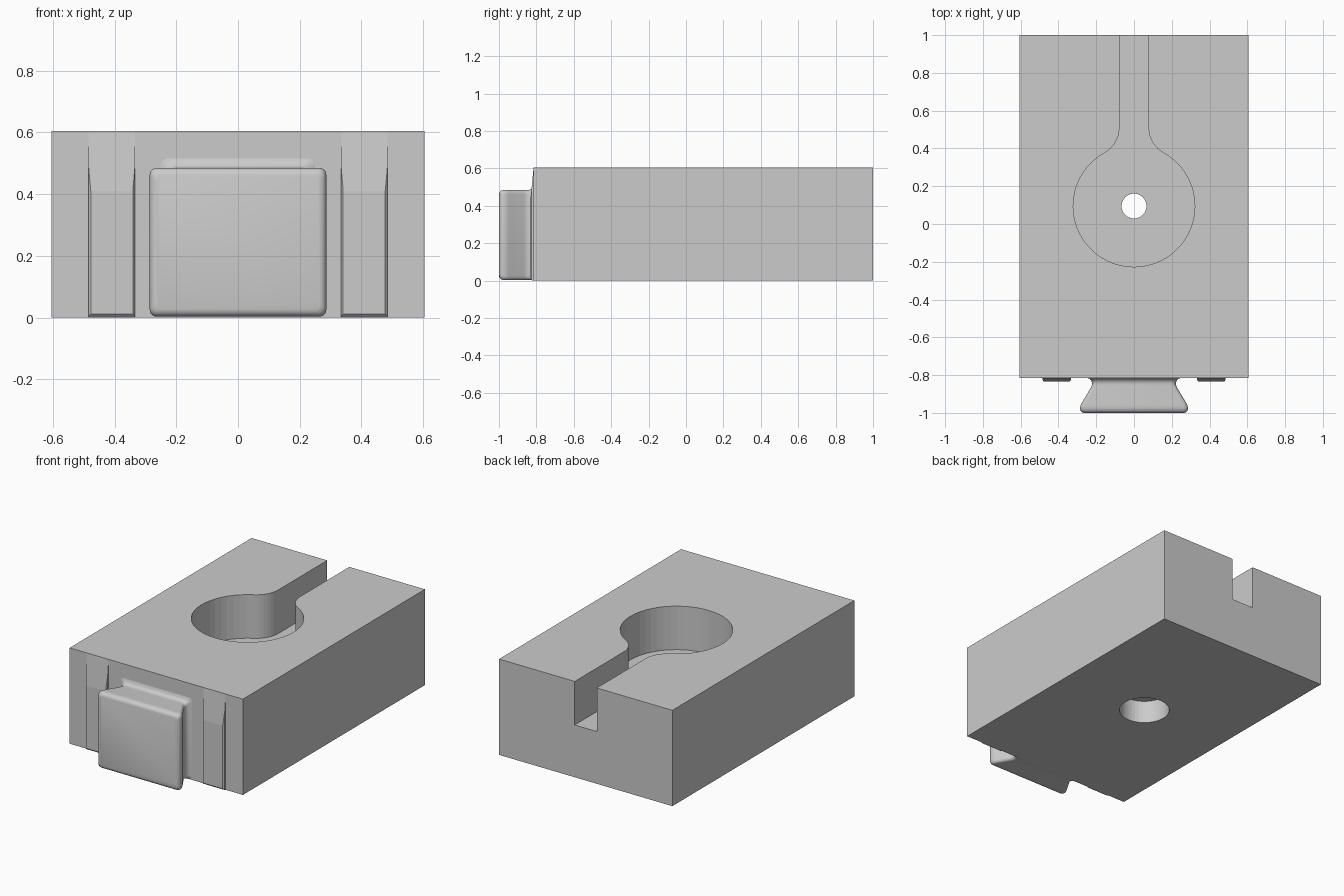
import bpy, bmesh
from math import sin, cos, pi, atan2

if "Cube" in bpy.data.objects:
    bpy.data.objects.remove(bpy.data.objects["Cube"])


def make(name, bm):
    bmesh.ops.recalc_face_normals(bm, faces=bm.faces[:])
    me = bpy.data.meshes.new(name)
    bm.to_mesh(me)
    bm.free()
    ob = bpy.data.objects.new(name, me)
    bpy.context.collection.objects.link(ob)
    return ob


def loft(name, rings, cap_start=True):
    bm = bmesh.new()
    rows = [[bm.verts.new(p) for p in r] for r in rings]
    n = len(rows[0])
    for a, b in zip(rows, rows[1:]):
        for i in range(n):
            bm.faces.new((a[i], a[(i + 1) % n], b[(i + 1) % n], b[i]))
    if cap_start:
        bm.faces.new(rows[0])
    bm.faces.new(rows[-1])
    return make(name, bm)


def prism(name, pts, z0, z1):
    return loft(name, [[(x, y, z) for x, y in pts] for z in (z0, z1)])


def arc(cx, cy, r, a0, a1, n):
    return [(cx + r * cos(a0 + (a1 - a0) * i / n), cy + r * sin(a0 + (a1 - a0) * i / n))
            for i in range(n + 1)]


# Main block
W, FRONT, H, CY = 0.605, -0.815, 0.605, 0.095
body = prism("body_block", [(-W, FRONT), (W, FRONT), (W, 1), (-W, 1)], 0, H)

# Keyhole pocket outline: round well, blended neck, cable slot to the back
R, SLOT, F = 0.322, 0.077, 0.152
fx, fy = SLOT + F, 0.51
t = atan2(fy - CY, fx)
right = arc(0, CY, R, -pi / 2, t, 22) + arc(fx, fy, F, t + pi, pi, 8)[1:] + [(SLOT, 1.1)]
left = [(-x, y) for x, y in reversed(right[1:])]
cutters = [
    prism("keyhole_cutter", right + left, 0.33, H + 0.1),
    prism("screw_hole_cutter", arc(0, CY, 0.066, 0, 2 * pi, 32)[:-1], 0.1, 0.4),
    prism("counterbore_cutter", arc(0, CY, 0.147, 0, 2 * pi, 40)[:-1], -0.1, 0.145),
]
for c in cutters:
    m = body.modifiers.new(c.name, 'BOOLEAN')
    m.operation, m.solver, m.object = 'DIFFERENCE', 'EXACT', c
    c.hide_render = True
    c.hide_set(True)


# Dovetail tongue: rounded rectangles lofted along y (y, half width, bottom, top)
def rounded(y, w, lo, hi, r=0.022):
    pts = []
    for k, (cx, cz) in enumerate([(w - r, hi - r), (r - w, hi - r), (r - w, lo + r), (w - r, lo + r)]):
        pts += arc(cx, cz, r, k * pi / 2, (k + 1) * pi / 2, 5)
    return [(x, y, z) for x, z in pts]


sections = [
    (FRONT, 0.250, 0.003, 0.515), (-0.819, 0.237, 0.003, 0.501),
    (-0.828, 0.227, 0.003, 0.490), (-0.840, 0.222, 0.003, 0.485),
    (-0.852, 0.222, 0.003, 0.485), (-0.866, 0.228, 0.003, 0.485),
    (-0.945, 0.275, 0.003, 0.485), (-0.960, 0.283, 0.003, 0.485),
    (-0.975, 0.286, 0.003, 0.485), (-0.988, 0.283, 0.007, 0.481),
    (-0.996, 0.276, 0.014, 0.474), (-1.0, 0.265, 0.025, 0.463),
]
tongue = loft("dovetail_tongue", [rounded(*s) for s in sections], cap_start=False)
bpy.ops.object.select_all(action='DESELECT')
tongue.select_set(True)
bpy.context.view_layer.objects.active = tongue
bpy.ops.object.shade_smooth_by_angle(angle=0.7)

# Shallow side ribs that ramp into the face at the top
for side, s in (("left", -1), ("right", 1)):
    rings = [[(s * x0, FRONT, z0), (s * x1, FRONT, z0), (s * x1, FRONT, H), (s * x0, FRONT, H)]
             for x0, x1, z0 in [(0.333, 0.485, 0.0)]]
    bm = bmesh.new()
    back = [bm.verts.new(p) for p in rings[0]]
    mid = [bm.verts.new((s * x, -0.825, z)) for x, z in
           [(0.333, 0.003), (0.485, 0.003), (0.485, 0.5), (0.333, 0.5)]]
    face = [bm.verts.new((s * x, -0.834, z)) for x, z in
            [(0.341, 0.012), (0.477, 0.012), (0.477, 0.41), (0.341, 0.41)]]
    for a, b in ((back, mid), (mid, face)):
        for i in range(4):
            bm.faces.new((a[i], a[(i + 1) % 4], b[(i + 1) % 4], b[i]))
    bm.faces.new(face)
    make(side + "_rib", bm)
